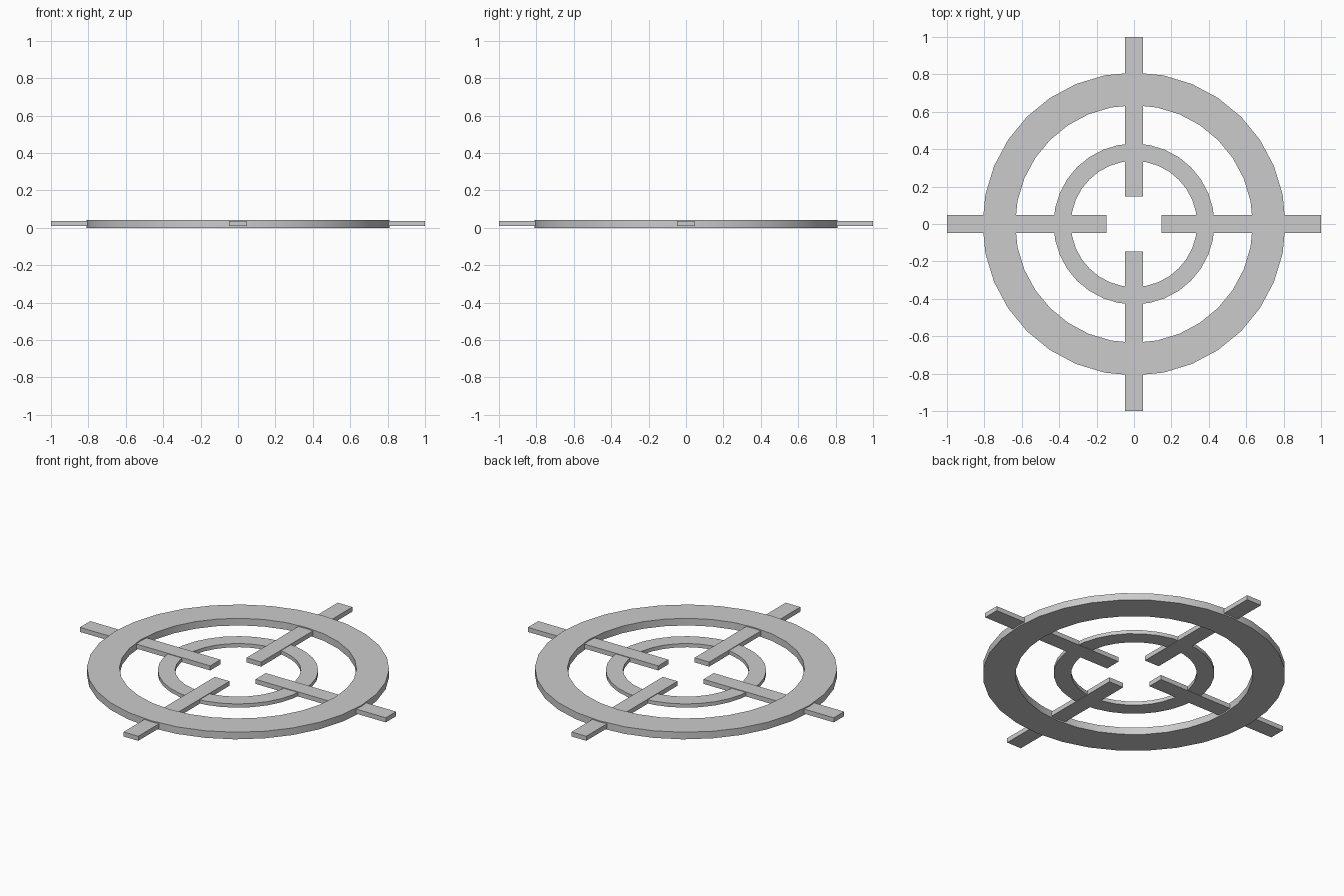
import bpy, bmesh, math
from mathutils import Matrix

if "Cube" in bpy.data.objects:
    bpy.data.objects.remove(bpy.data.objects["Cube"])

SIDES = 32
MID_Z = 0.021


def finish(name, bm):
    bmesh.ops.recalc_face_normals(bm, faces=bm.faces)
    mesh = bpy.data.meshes.new(name)
    bm.to_mesh(mesh)
    bm.free()
    obj = bpy.data.objects.new(name, mesh)
    bpy.context.collection.objects.link(obj)
    return obj


def ring(name, r_in, r_out, height):
    # rectangular section swept round the z axis
    bm = bmesh.new()
    lo, hi = MID_Z - height / 2, MID_Z + height / 2
    section = [(r_in, lo), (r_out, lo), (r_out, hi), (r_in, hi)]
    loops = []
    for i in range(SIDES):
        a = 2 * math.pi * i / SIDES
        loops.append([bm.verts.new((r * math.cos(a), r * math.sin(a), z)) for r, z in section])
    for i in range(SIDES):
        p, q = loops[i], loops[(i + 1) % SIDES]
        for k in range(4):
            n = (k + 1) % 4
            bm.faces.new((p[k], p[n], q[n], q[k]))
    obj = finish(name, bm)
    bpy.ops.object.select_all(action='DESELECT')
    obj.select_set(True)
    bpy.context.view_layer.objects.active = obj
    bpy.ops.object.shade_smooth_by_angle(angle=math.radians(30))


def bar(name, angle):
    # flat bar reaching from near the centre past the outer ring
    bm = bmesh.new()
    place = (Matrix.Rotation(angle, 4, 'Z')
             @ Matrix.Translation((0.574, 0, MID_Z + 0.001))
             @ Matrix.Diagonal((0.852, 0.096, 0.027, 1)))
    bmesh.ops.create_cube(bm, size=1, matrix=place)
    finish(name, bm)


# Rings: the inner one is a scaled-down version of the outer
ring("outer_ring", 0.635, 0.81, 0.042)
ring("inner_ring", 0.337, 0.43, 0.022)

# Four crosshair bars
for i, side in enumerate(("right", "back", "left", "front")):
    bar(side + "_bar", i * math.pi / 2)
